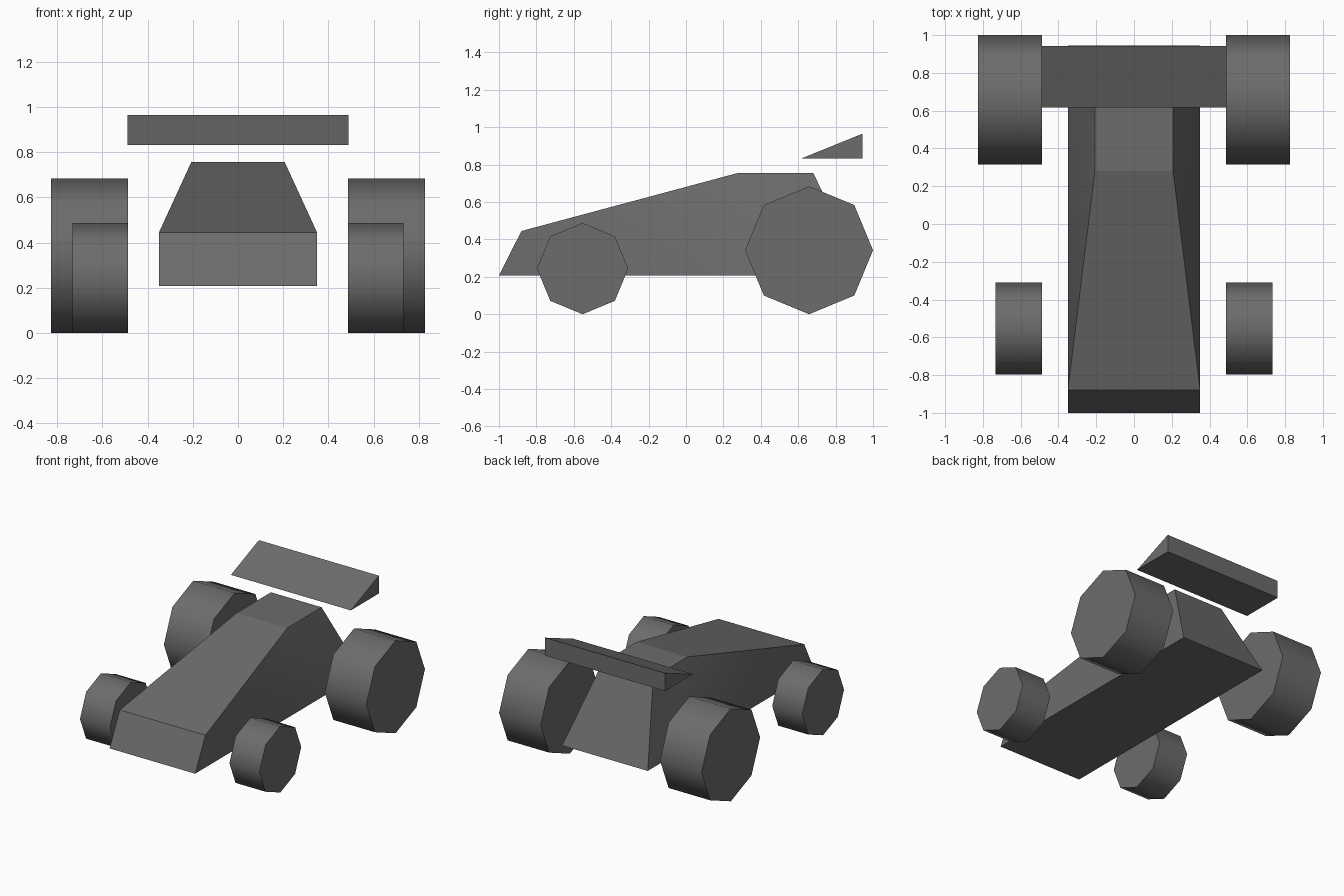
import bpy, bmesh, math
from mathutils import Matrix

if "Cube" in bpy.data.objects:
    bpy.data.objects.remove(bpy.data.objects["Cube"])

grey = bpy.data.materials.new("dark grey")
grey.diffuse_color = (0.15, 0.15, 0.15, 1)
grey.use_nodes = True
grey.node_tree.nodes["Principled BSDF"].inputs["Base Color"].default_value = grey.diffuse_color


def finish(name, bm):
    bmesh.ops.recalc_face_normals(bm, faces=bm.faces[:])
    me = bpy.data.meshes.new(name)
    bm.to_mesh(me)
    bm.free()
    me.materials.append(grey)
    ob = bpy.data.objects.new(name, me)
    bpy.context.collection.objects.link(ob)
    return ob


def extruded(bm, profile):
    """Closed solid from a side profile of (half width, y, z) points."""
    left = [bm.verts.new((-w, y, z)) for w, y, z in profile]
    right = [bm.verts.new((w, y, z)) for w, y, z in profile]
    n = len(profile)
    for i in range(n):
        j = (i + 1) % n
        bm.faces.new((left[i], left[j], right[j], right[i]))
    return left, right


# Body: wedge nose, narrow roof, sloped tail; sides split along the convex creases
bm = bmesh.new()
sides = extruded(bm, [(0.35, -1.0, 0.207), (0.35, -0.88, 0.445), (0.207, 0.28, 0.756),
                      (0.207, 0.68, 0.756), (0.35, 0.946, 0.207)])
for front, nose, roof_f, roof_r, tail in sides:
    for tri in ((front, nose, tail), (nose, roof_f, tail), (roof_f, roof_r, tail)):
        bm.faces.new(tri)
bmesh.ops.recalc_face_normals(bm, faces=bm.faces[:])
for f in bm.faces:
    f.smooth = abs(f.normal.x) > 0.7
finish("body", bm)

# Rear wing: floating wedge
bm = bmesh.new()
for side in extruded(bm, [(0.49, 0.617, 0.833), (0.49, 0.943, 0.965), (0.49, 0.943, 0.833)]):
    bm.faces.new(side)
finish("rear_wing", bm)


# Wheels: eight-sided drums standing on a corner
def wheel(name, side, y, r, x0, x1):
    bm = bmesh.new()
    bmesh.ops.create_cone(bm, cap_ends=True, segments=8, radius1=r, radius2=r, depth=x1 - x0,
                          matrix=Matrix.Translation((side * (x0 + x1) / 2, y, r))
                          @ Matrix.Rotation(math.pi / 2, 4, 'Y'))
    for f in bm.faces:
        f.smooth = len(f.verts) == 4
    finish(name, bm)


for label, s in (("left", -1), ("right", 1)):
    wheel("front_wheel_" + label, s, -0.553, 0.244, 0.488, 0.733)
    wheel("rear_wheel_" + label, s, 0.658, 0.342, 0.488, 0.827)
